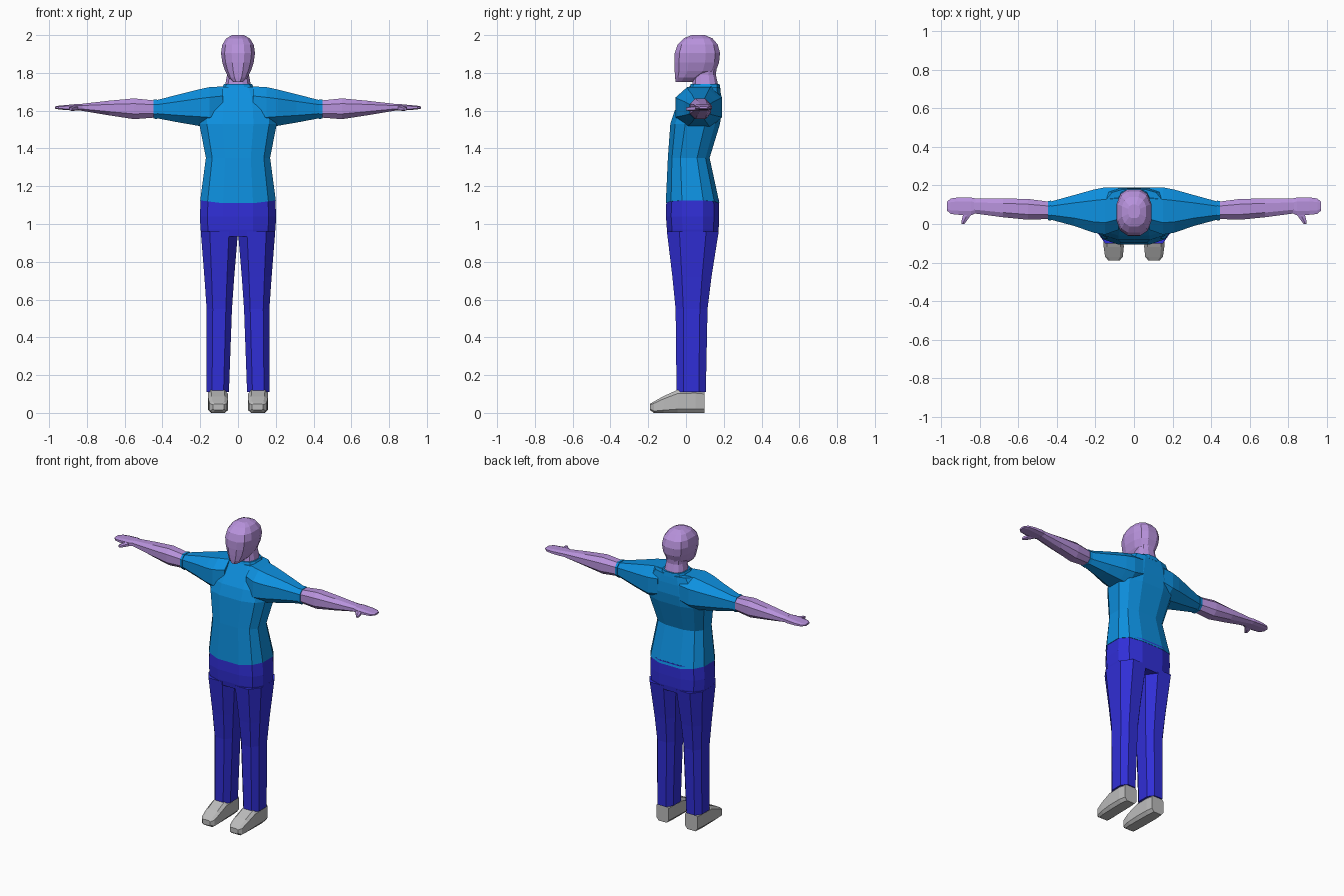
import bpy, bmesh, math


def material(name, rgb):
    m = bpy.data.materials.new(name)
    m.diffuse_color = (*rgb, 1)
    return m


SKIN = material("lilac_skin", (0.48, 0.29, 0.72))
SHIRT = material("blue_shirt", (0.004, 0.28, 0.74))
PANTS = material("indigo_trousers", (0.03, 0.028, 0.68))
SHOE = material("grey_shoes", (0.50, 0.50, 0.50))


def section(n, power):
    """Unit rounded-box outline with n corners, filling -1..1."""
    pts = []
    for i in range(n):
        t = 2 * math.pi * (i + 0.5) / n
        c, s = math.cos(t), math.sin(t)
        pts.append((math.copysign(abs(c) ** power, c), math.copysign(abs(s) ** power, s)))
    m = max(abs(p[0]) for p in pts)
    return [(a / m, b / m) for a, b in pts]


def loft(name, mat, axis, rings, n=12, power=0.7, mirror=False):
    """Skin rings (position, a0, a1, b0, b1) placed along an axis."""
    bm = bmesh.new()
    loops = []
    for p, a0, a1, b0, b1 in rings:
        loop = []
        for u, v in section(n, power):
            a = (a0 + a1) / 2 + u * (a1 - a0) / 2
            b = (b0 + b1) / 2 + v * (b1 - b0) / 2
            loop.append(bm.verts.new({"x": (p, a, b), "y": (a, p, b), "z": (a, b, p)}[axis]))
        loops.append(loop)
    for lo, hi in zip(loops, loops[1:]):
        for i in range(n):
            j = (i + 1) % n
            bm.faces.new((lo[i], lo[j], hi[j], hi[i]))
    bm.faces.new(loops[0][::-1])
    bm.faces.new(loops[-1])
    bmesh.ops.recalc_face_normals(bm, faces=bm.faces)
    me = bpy.data.meshes.new(name)
    bm.to_mesh(me)
    bm.free()
    me.materials.append(mat)
    ob = bpy.data.objects.new(name, me)
    bpy.context.collection.objects.link(ob)
    if mirror:
        ob.modifiers.new("mirror", "MIRROR")
    return ob


# Shirt body, with the hem dipping at the middle
shirt = loft("shirt_body", SHIRT, "z", [
    (1.125, -0.20, 0.20, -0.107, 0.177),
    (1.35, -0.17, 0.17, -0.096, 0.125),
    (1.53, -0.205, 0.205, -0.083, 0.18),
    (1.60, -0.20, 0.20, -0.06, 0.19),
    (1.67, -0.18, 0.18, -0.015, 0.187),
    (1.725, -0.14, 0.14, 0.02, 0.18),
])
for v in shirt.data.vertices:
    if v.co.z < 1.2:
        v.co.z -= 0.025 * (1 - abs(v.co.x) / 0.2)

# Collar
loft("collar", SHIRT, "z", [
    (1.71, -0.09, 0.09, 0.015, 0.183),
    (1.74, -0.075, 0.075, 0.025, 0.178),
])

# Sleeves and cuffs
loft("sleeve", SHIRT, "x", [
    (0.08, -0.03, 0.188, 1.53, 1.728),
    (0.15, -0.055, 0.19, 1.51, 1.725),
    (0.21, -0.045, 0.178, 1.52, 1.712),
    (0.31, -0.01, 0.15, 1.537, 1.687),
    (0.43, 0.022, 0.117, 1.56, 1.656),
], n=8, power=0.8, mirror=True)
loft("cuff", SHIRT, "x", [
    (0.43, 0.018, 0.121, 1.556, 1.66),
    (0.447, 0.02, 0.119, 1.558, 1.658),
], n=8, power=0.8, mirror=True)

# Bare forearms
loft("forearm", SKIN, "x", [
    (0.42, 0.027, 0.113, 1.565, 1.652),
    (0.55, 0.022, 0.13, 1.555, 1.665),
    (0.68, 0.035, 0.132, 1.575, 1.653),
    (0.83, 0.055, 0.132, 1.60, 1.636),
], n=8, power=0.8, mirror=True)

# Flat hands and thumbs
loft("hand", SKIN, "x", [
    (0.81, 0.06, 0.13, 1.602, 1.635),
    (0.845, 0.045, 0.137, 1.60, 1.636),
    (0.91, 0.048, 0.138, 1.603, 1.63),
    (0.95, 0.052, 0.132, 1.607, 1.626),
    (0.97, 0.07, 0.115, 1.611, 1.622),
], n=8, power=0.7, mirror=True)
loft("thumb", SKIN, "y", [
    (0.08, 0.825, 0.875, 1.605, 1.63),
    (0.04, 0.85, 0.888, 1.60, 1.624),
    (0.012, 0.87, 0.895, 1.60, 1.619),
    (0.0, 0.88, 0.893, 1.603, 1.615),
], n=6, mirror=True)

# Neck and head
loft("neck", SKIN, "z", [
    (1.69, -0.075, 0.075, 0.025, 0.175),
    (1.745, -0.066, 0.066, 0.035, 0.168),
    (1.79, -0.058, 0.058, 0.04, 0.158),
    (1.85, -0.06, 0.06, 0.03, 0.165),
], power=0.8)
loft("head", SKIN, "z", [
    (1.752, -0.026, 0.026, -0.055, 0.04),
    (1.775, -0.05, 0.05, -0.058, 0.09),
    (1.81, -0.068, 0.068, -0.06, 0.158),
    (1.855, -0.083, 0.083, -0.061, 0.175),
    (1.905, -0.09, 0.09, -0.06, 0.18),
    (1.95, -0.083, 0.083, -0.045, 0.168),
    (1.983, -0.062, 0.062, -0.012, 0.14),
    (2.0, -0.03, 0.03, 0.03, 0.10),
], power=0.75)

# Trousers: hips and legs
loft("trouser_hips", PANTS, "z", [
    (0.935, -0.192, 0.192, -0.095, 0.168),
    (0.97, -0.198, 0.198, -0.101, 0.173),
    (1.04, -0.202, 0.202, -0.106, 0.175),
    (1.13, -0.197, 0.197, -0.104, 0.174),
])
loft("trouser_leg", PANTS, "z", [
    (0.11, 0.048, 0.166, -0.05, 0.105),
    (0.55, 0.032, 0.166, -0.055, 0.114),
    (0.72, 0.02, 0.178, -0.072, 0.135),
    (0.96, 0.0, 0.197, -0.101, 0.173),
], n=8, power=0.75, mirror=True)

# Wedge-shaped shoes
loft("shoe", SHOE, "y", [
    (0.097, 0.062, 0.152, 0.0, 0.12),
    (0.05, 0.056, 0.16, 0.0, 0.125),
    (-0.045, 0.054, 0.16, 0.0, 0.122),
    (-0.12, 0.053, 0.157, 0.0, 0.088),
    (-0.17, 0.058, 0.15, 0.0, 0.06),
    (-0.19, 0.075, 0.132, 0.014, 0.048),
], n=8, power=0.45, mirror=True)
